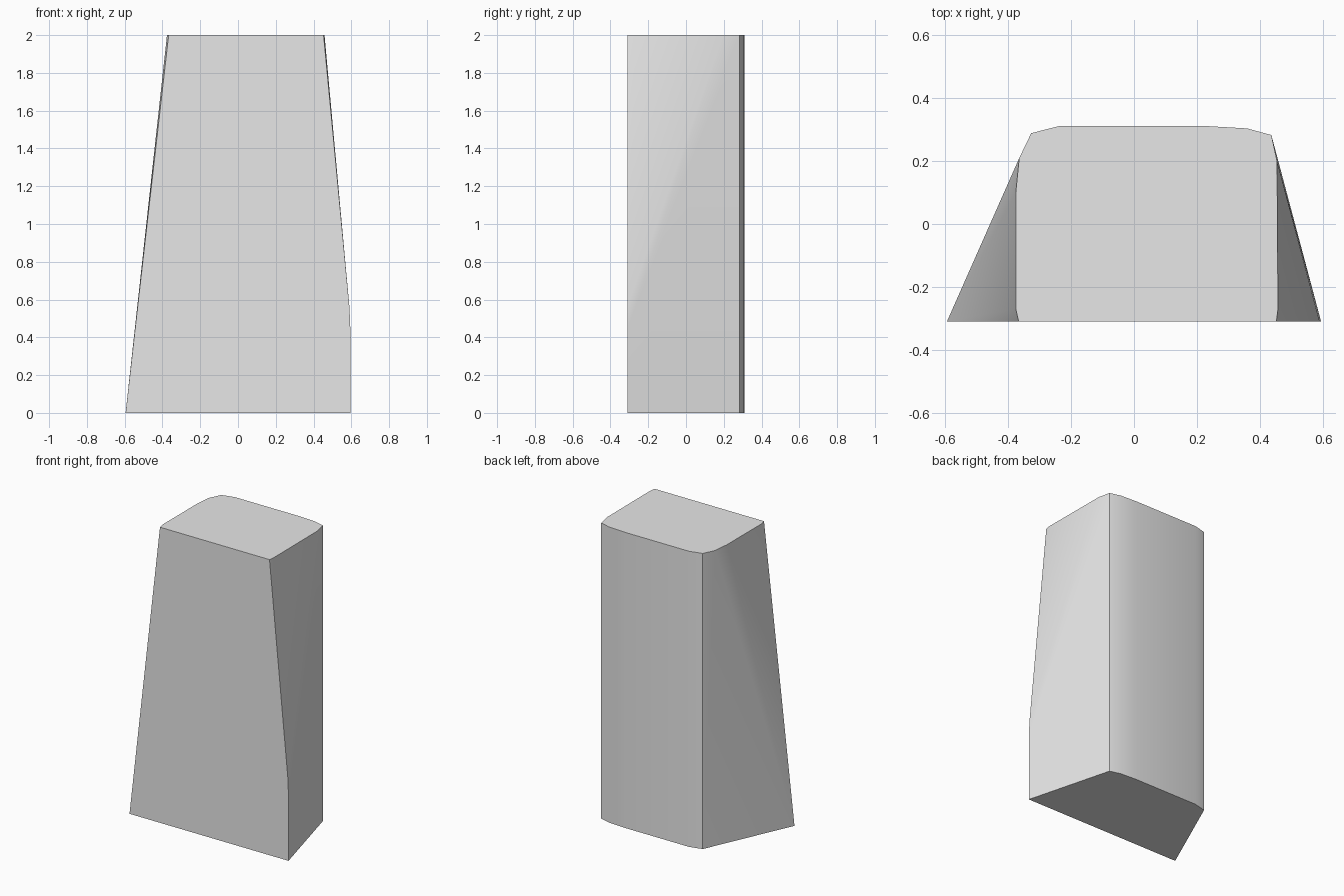
import bpy
import bmesh
import math

cube = bpy.data.objects.get("Cube")
if cube:
    bpy.data.objects.remove(cube, do_unlink=True)

HEIGHT = 2.0
FRONT = -0.31

# Gently rounded back wall, shared by the base and the top
back = [(0.437, 0.283), (0.36, 0.304), (0.24, 0.311),
        (-0.24, 0.311), (-0.327, 0.289)]

# Wide base outline, and narrower top outline with eased sides
base = [(-0.595, FRONT), (0.595, FRONT)] + back
top = [(-0.367, FRONT), (0.453, FRONT), (0.458, -0.27), (0.455, 0.2)] + back
top += [(-0.365, 0.21), (-0.376, 0.1), (-0.376, -0.27)]

# Upright lower stretch of the front left corner, before it slopes in
corner = [(0.595, FRONT, 0.44), (0.59, FRONT, 0.56)]

points = [(x, y, 0) for x, y in base] + [(x, y, HEIGHT) for x, y in top] + corner

# Stretch one skin tightly over the outlines
bm = bmesh.new()
for p in points:
    bm.verts.new(p)
hull = bmesh.ops.convex_hull(bm, input=bm.verts)
loose = {v for v in hull["geom_interior"] + hull["geom_unused"]
         if isinstance(v, bmesh.types.BMVert) and v.is_valid}
bmesh.ops.delete(bm, geom=list(loose), context="VERTS")
bmesh.ops.dissolve_limit(bm, angle_limit=math.radians(0.3),
                         verts=bm.verts, edges=bm.edges)
bmesh.ops.recalc_face_normals(bm, faces=bm.faces)
mesh = bpy.data.meshes.new("tapered_block")
bm.to_mesh(mesh)
bm.free()

block = bpy.data.objects.new("tapered_block", mesh)
bpy.context.collection.objects.link(block)

# Plain grey surface
grey = bpy.data.materials.new("plain_grey")
grey.use_nodes = True
colour = (0.8, 0.8, 0.8, 1)
grey.diffuse_color = colour
grey.node_tree.nodes["Principled BSDF"].inputs["Base Color"].default_value = colour
mesh.materials.append(grey)

# Smooth the curved walls and keep the edges sharp
bpy.ops.object.select_all(action="DESELECT")
block.select_set(True)
bpy.context.view_layer.objects.active = block
bpy.ops.object.shade_smooth_by_angle(angle=math.radians(30))
